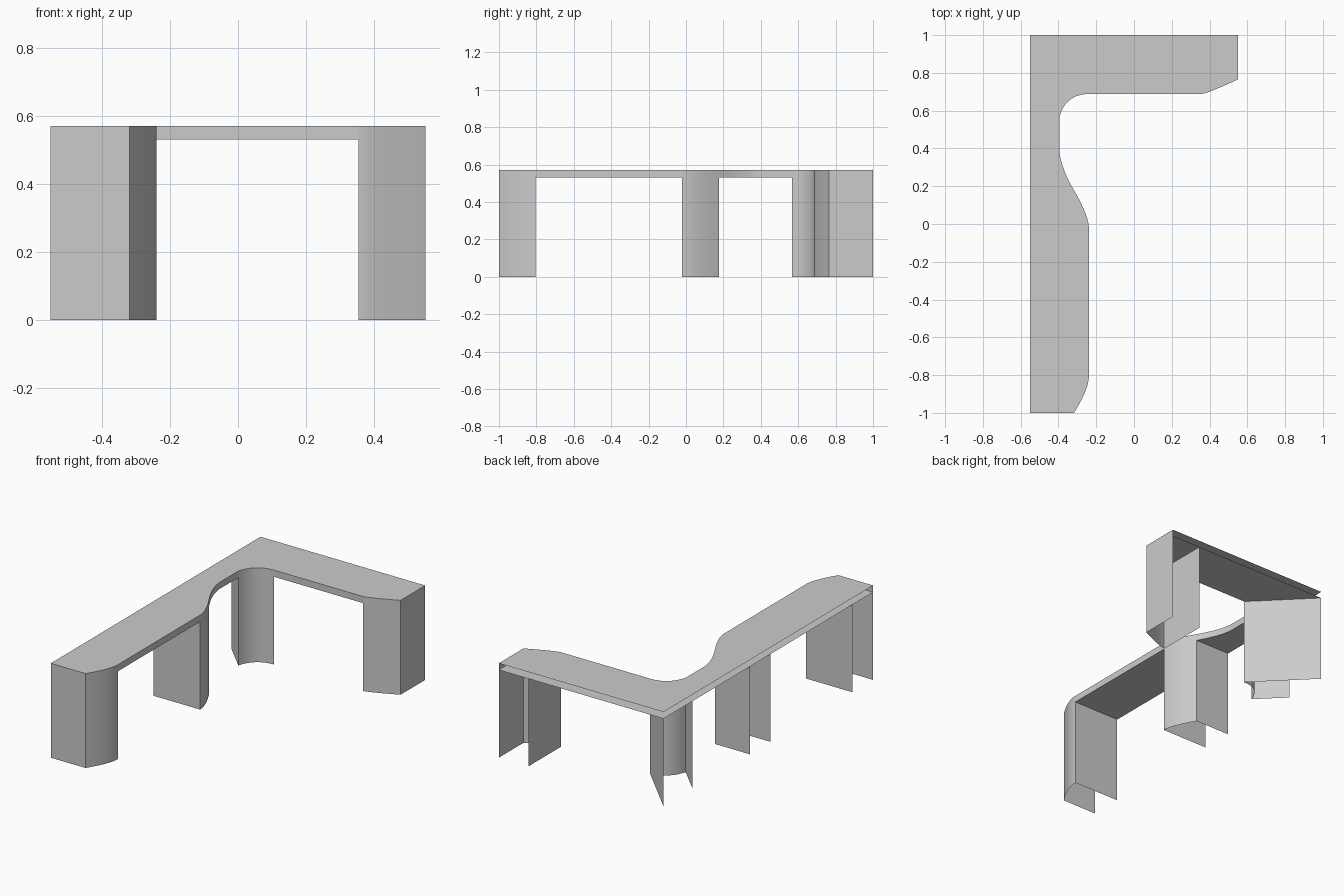
import bpy
from math import radians

if "Cube" in bpy.data.objects:
    bpy.data.objects.remove(bpy.data.objects["Cube"])

TOP, UNDER = 0.57, 0.53   # worktop upper and lower levels
BACK = -0.55              # open rear plane


def make(name, verts, faces):
    me = bpy.data.meshes.new(name)
    me.from_pydata(verts, [], faces)
    me.update()
    ob = bpy.data.objects.new(name, me)
    bpy.context.collection.objects.link(ob)
    bpy.ops.object.select_all(action='DESELECT')
    ob.select_set(True)
    bpy.context.view_layer.objects.active = ob
    bpy.ops.object.shade_smooth_by_angle(angle=radians(30))
    return ob


def wall(name, pts, z0, z1):
    """Upright sheet following a plan polyline."""
    n = len(pts)
    verts = [(x, y, z0) for x, y in pts] + [(x, y, z1) for x, y in pts]
    return make(name, verts, [(i, i + 1, n + i + 1, n + i) for i in range(n - 1)])


def plate(name, pts, z, up):
    order = pts if up else pts[::-1]
    return make(name, [(x, y, z) for x, y in order], [tuple(range(len(order)))])


def arc(a, c, b, n=10):
    """Quadratic curve from a to b with control point c."""
    return [tuple((1 - t) ** 2 * a[k] + 2 * t * (1 - t) * c[k] + t * t * b[k] for k in (0, 1))
            for t in (i / n for i in range(n + 1))]


# Plan curves, running counter-clockwise from the front end to the right end
front = arc((-0.318, -1), (-0.239, -0.876), (-0.239, -0.804))
middle = arc((-0.239, -0.021), (-0.239, 0.043), (-0.316, 0.176))
bend = arc((-0.316, 0.176), (-0.395, 0.312), (-0.395, 0.40))
corner = arc((-0.395, 0.567), (-0.36, 0.688), (-0.24, 0.688))
right = arc((0.353, 0.688), (0.383, 0.688), (0.55, 0.765))

outline = ([(BACK, -1)] + front + middle + bend[1:] + corner + right
           + [(0.55, 1), (BACK, 1)])

# Worktop sheets
plate("worktop_upper", outline, TOP, True)
plate("worktop_underside", outline, UNDER, False)

# Shallow edge strips between the legs
wall("edge_strip_front", [front[-1], middle[0]], UNDER, TOP)
wall("edge_strip_bend", bend + [corner[0]], UNDER, TOP)
wall("edge_strip_right", [corner[-1], right[0]], UNDER, TOP)

# Full height leg fronts
wall("front_leg_face", [(BACK, -1)] + front, 0, TOP)
wall("middle_leg_face", middle, 0, TOP)
wall("corner_leg_face", corner, 0, TOP)
wall("right_leg_face", right + [(0.55, 1)], 0, TOP)

# Inner side panels of the legs, open at the back
sides = {
    "front_leg_side": (front[-1], (BACK, -0.804)),
    "middle_leg_side_near": ((BACK, -0.021), middle[0]),
    "middle_leg_side_far": (middle[-1], (BACK, 0.176)),
    "corner_leg_side_left": ((BACK, 0.722), corner[0]),
    "corner_leg_side_right": (corner[-1], (BACK, 1)),
    "right_leg_side": ((0.353, 1), right[0]),
}
for name, pts in sides.items():
    wall(name, pts, 0, UNDER)
